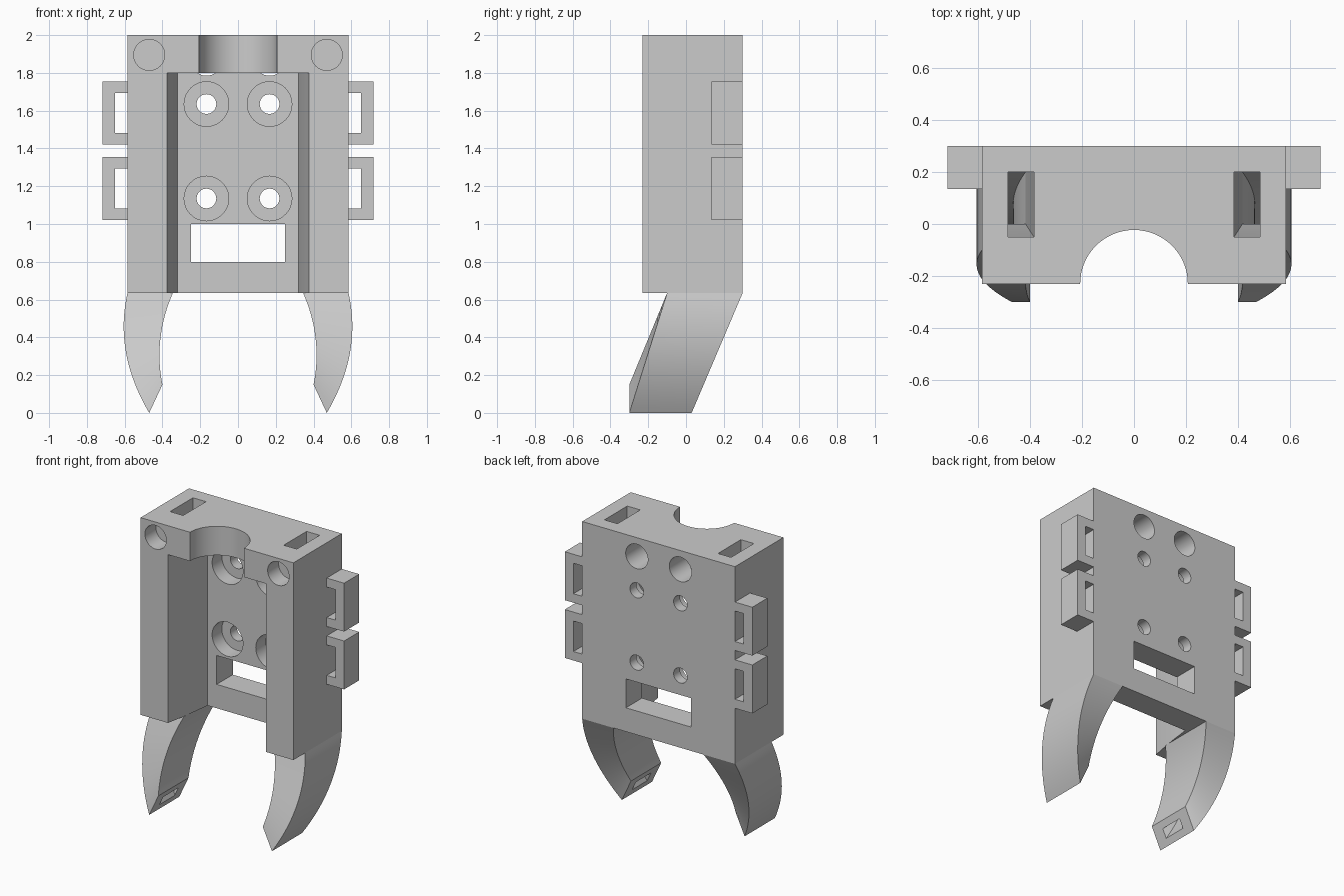
import bpy, bmesh, math
from mathutils import Vector

cube = bpy.data.objects.get("Cube")
if cube:
    bpy.data.objects.remove(cube, do_unlink=True)

grey = bpy.data.materials.new("plain_grey")
grey.use_nodes = True
COLOUR = (0.6, 0.6, 0.6, 1)
grey.diffuse_color = COLOUR
grey.node_tree.nodes["Principled BSDF"].inputs["Base Color"].default_value = COLOUR


def loft(name, rings):
    """Closed solid through a list of matching rings of points."""
    bm = bmesh.new()
    loops = [[bm.verts.new(p) for p in ring] for ring in rings]
    n = len(loops[0])
    for a, b in zip(loops, loops[1:]):
        for i in range(n):
            j = (i + 1) % n
            bm.faces.new((a[i], a[j], b[j], b[i]))
    bm.faces.new(loops[0])
    bm.faces.new(loops[-1])
    bmesh.ops.recalc_face_normals(bm, faces=bm.faces)
    mesh = bpy.data.meshes.new(name)
    bm.to_mesh(mesh)
    bm.free()
    mesh.materials.append(grey)
    ob = bpy.data.objects.new(name, mesh)
    bpy.context.collection.objects.link(ob)
    return ob


def box(name, x0, x1, y0, y1, z0, z1):
    return loft(name, [[(x0, y0, z), (x1, y0, z), (x1, y1, z), (x0, y1, z)] for z in (z0, z1)])


def prism_z(name, pts, z0, z1):
    return loft(name, [[(x, y, z) for x, y in pts] for z in (z0, z1)])


def prism_y(name, pts, y0, y1):
    return loft(name, [[(x, y, z) for x, z in pts] for y in (y0, y1)])


def circle(cx, cy, r, n=48):
    return [(cx + r * math.cos(math.tau * i / n), cy + r * math.sin(math.tau * i / n))
            for i in range(n)]


def cut(target, *cutters):
    """Subtract the cutters and remove them."""
    bpy.context.view_layer.objects.active = target
    for c in cutters:
        c.hide_render = True
        m = target.modifiers.new("cut", "BOOLEAN")
        m.operation = "DIFFERENCE"
        m.solver = "EXACT"
        m.object = c
        bpy.ops.object.modifier_apply(modifier=m.name)
        bpy.data.objects.remove(c, do_unlink=True)


def smooth(ob):
    bpy.ops.object.select_all(action="DESELECT")
    ob.select_set(True)
    bpy.context.view_layer.objects.active = ob
    bpy.ops.object.shade_smooth_by_angle(angle=math.radians(30))


BASE = 0.635          # underside of the body
FLOOR = 0.124         # depth of the front channel


def leg_section(t, side, u=(0, 1), v=(0, 1)):
    """Sheared leg section; u runs inner to outer, v runs front to back."""
    inner = Vector((0.345 + 0.209 * t - 0.154 * t * t, 0, BASE - 0.485 * t))
    outer = Vector((0.585 + 0.146 * t - 0.261 * t * t, 0, BASE * (1 - t)))
    front, back = -0.10 - 0.20 * t, 0.30 - 0.27 * t
    ring = []
    for a, b in ((u[0], v[0]), (u[1], v[0]), (u[1], v[1]), (u[0], v[1])):
        p = inner.lerp(outer, a)
        ring.append((side * p.x, front + (back - front) * b, p.z))
    return ring


def duct(side):
    """Bent slot running from the top face to the leg tip."""
    rings = [[(side * x, y, z) for x, y in ((0.385, -0.05), (0.485, -0.05), (0.485, 0.2), (0.385, 0.2))]
             for z in (2.05, 1.0)]
    rings += [leg_section(i / 12, side, (0.3, 0.7), (0.25, 0.75)) for i in range(14)]
    return loft("duct_cutter", rings)


# Body block with front channel, rounded top notch and window
body = box("body", -0.585, 0.585, -0.23, 0.30, BASE, 2.0)
half = [(0.38, -0.26), (0.375, -0.23), (0.354, -0.12), (0.335, 0.0), (0.32, FLOOR)]
channel = half + [(-x, y) for x, y in reversed(half)]
cut(body,
    prism_z("channel_cutter", channel, 0.5, 1.8),
    prism_z("notch_cutter", circle(0, -0.23, 0.207, 64), 1.7, 2.1),
    box("window_cutter", -0.25, 0.25, 0.0, 0.4, 0.80, 1.0))

for side in (1, -1):
    # Screw holes with counterbores, back sockets and front sockets
    for z in (1.635, 1.135):
        cut(body,
            prism_y("bore_cutter", circle(side * 0.167, z, 0.118), 0.0, 0.23),
            prism_y("hole_cutter", circle(side * 0.167, z, 0.052), 0.0, 0.4))
    cut(body,
        prism_y("back_socket_cutter", circle(side * 0.167, 1.87, 0.085), 0.11, 0.4),
        prism_y("front_socket_cutter", circle(side * 0.47, 1.895, 0.082), -0.3, -0.11),
        duct(side))

    # Curved leg with slanted tip
    word = "left" if side > 0 else "right"
    leg = loft(word + "_leg", [leg_section(i / 20, side) for i in range(21)])
    cut(leg, duct(side))
    smooth(leg)

    # Side strap loops
    for level, z in (("upper", 1.42), ("lower", 1.02)):
        outline = [(0.58, z), (0.718, z), (0.718, z + 0.335), (0.58, z + 0.335),
                   (0.58, z + 0.273), (0.652, z + 0.273), (0.652, z + 0.062), (0.58, z + 0.062)]
        prism_y(f"{word}_{level}_loop", [(side * x, h) for x, h in outline], 0.135, 0.30)

smooth(body)
